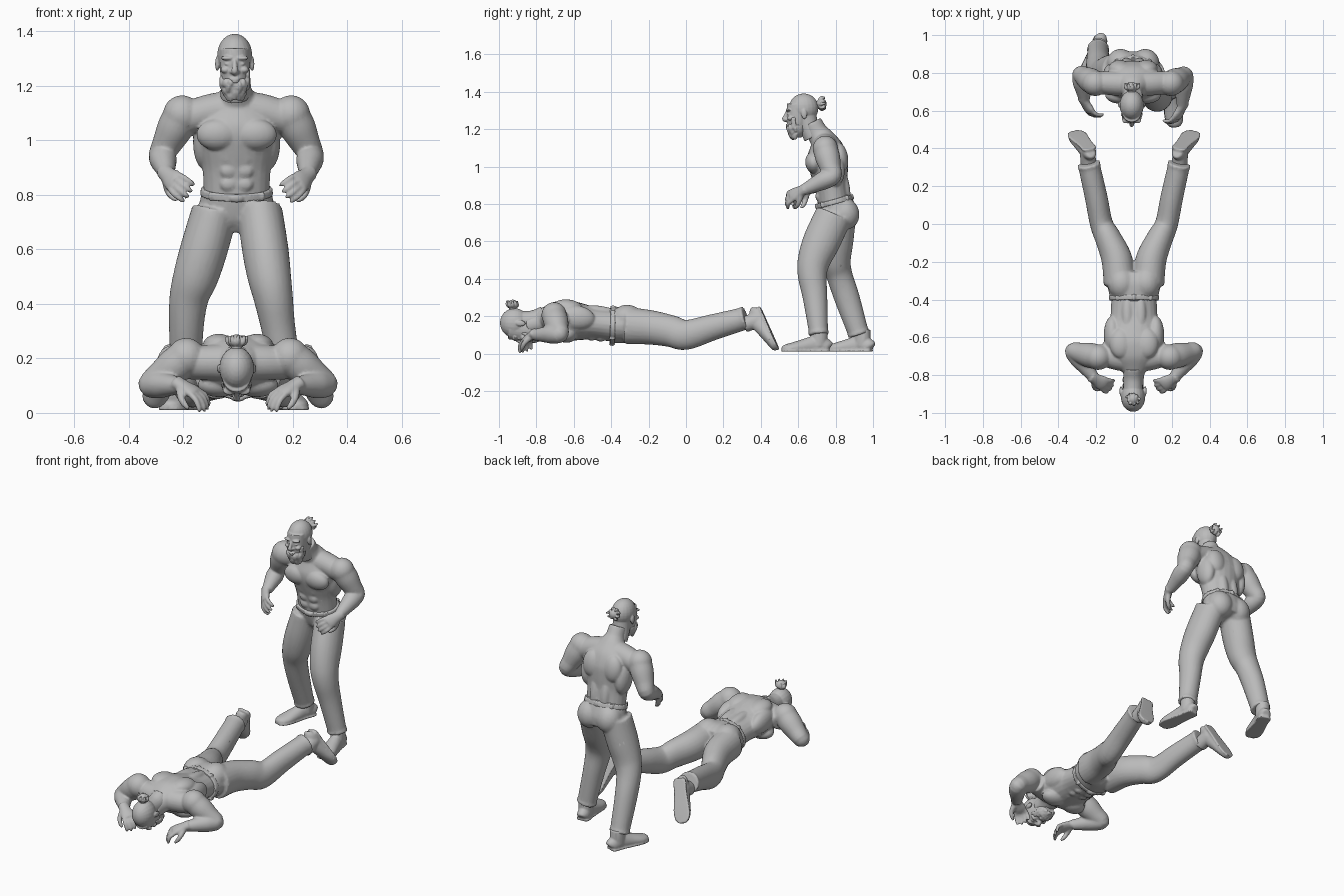
import bpy, bmesh, random
from math import sin, cos, pi, radians
from mathutils import Vector, Matrix

cube = bpy.data.objects.get("Cube")
if cube:
    bpy.data.objects.remove(cube)
random.seed(4)
SIDES = (1, -1)
HOME = Matrix.Identity(4)

grey = bpy.data.materials.new("plain grey")
grey.use_nodes = True
grey.diffuse_color = (0.5, 0.5, 0.5, 1)
grey.node_tree.nodes["Principled BSDF"].inputs["Base Color"].default_value = grey.diffuse_color


def blob(bm, centre, radii, place=HOME):
    """Ellipsoid."""
    m = place @ Matrix.Translation(centre) @ Matrix.Diagonal((*radii, 1))
    bmesh.ops.create_uvsphere(bm, u_segments=20, v_segments=14, radius=1, matrix=m)


def loft(bm, rings, place=HOME, steps=5, sides=24, floor=False):
    """Smooth tube through rings of (x, y, z, radius[, second radius])."""
    rows = [Vector((*r, r[-1])[:5]) for r in rings]
    ends = [rows[0] * 2 - rows[1]] + rows + [rows[-1] * 2 - rows[-2]]
    path = []
    for a, b, c, d in zip(ends, ends[1:], ends[2:], ends[3:]):
        for i in range(steps):
            t = i / steps
            path.append(b + (c - a) * t / 2 + (a * 2 - b * 5 + c * 4 - d) * t**2 / 2
                        + (b * 3 - a - c * 3 + d) * t**3 / 2)
    path.append(rows[-1])
    loops = []
    for i, p in enumerate(path):
        along = Vector((path[min(i + 1, len(path) - 1)] - path[max(i - 1, 0)])[:3]).normalized()
        ref = Vector((0, 0, 1)) if abs(along.x) > 0.9 else Vector((1, 0, 0))
        side = (ref - along * ref.dot(along)).normalized()
        other = along.cross(side)
        loop = []
        for k in range(sides):
            a = 2 * pi * k / sides
            v = Vector(p[:3]) + side * cos(a) * p[3] + other * sin(a) * p[4]
            if floor:
                v.z = max(v.z, 0)
            loop.append(bm.verts.new(place @ v))
        loops.append(loop)
    for lo, hi in zip(loops, loops[1:]):
        for k in range(sides):
            n = (k + 1) % sides
            bm.faces.new((lo[k], lo[n], hi[n], hi[k]))
    bm.faces.new(loops[0][::-1])
    bm.faces.new(loops[-1])


def finish(name, bm, voxel, relax=4):
    """Fuse the shapes in bm into one smooth, light surface."""
    bmesh.ops.recalc_face_normals(bm, faces=bm.faces)
    mesh = bpy.data.meshes.new(name)
    bm.to_mesh(mesh)
    bm.free()
    obj = bpy.data.objects.new(name, mesh)
    bpy.context.collection.objects.link(obj)
    fuse = obj.modifiers.new("fuse", "REMESH")
    fuse.mode, fuse.voxel_size = "VOXEL", voxel
    soft = obj.modifiers.new("soften", "SMOOTH")
    soft.iterations = relax
    thin = obj.modifiers.new("thin out", "DECIMATE")
    thin.ratio = .4
    bpy.context.view_layer.update()
    baked = bpy.data.meshes.new_from_object(obj.evaluated_get(bpy.context.evaluated_depsgraph_get()))
    obj.modifiers.clear()
    obj.data = baked
    baked.materials.clear()
    baked.materials.append(grey)
    baked.shade_smooth()


def pose(origin, lean):
    return Matrix.Translation(origin) @ Matrix.Rotation(radians(lean), 4, "X")


def frame(origin, x, y, z):
    return Matrix.Translation(origin) @ Matrix((x, y, z)).transposed().to_4x4()


def torso(bm, m):
    loft(bm, [(0, 0, -.05, .122, .088), (0, 0, 0, .121, .087), (0, 0, .08, .126, .088),
              (0, 0, .15, .14, .1), (0, 0, .22, .15, .108), (0, 0, .28, .14, .095),
              (0, -.01, .33, .09, .07), (0, -.03, .37, .057, .058), (0, -.05, .43, .05, .052)], m)
    # Shoulder girdle
    loft(bm, [(-.18, 0, .265, .06), (-.09, 0, .29, .065), (0, 0, .295, .07),
              (.09, 0, .29, .065), (.18, 0, .265, .06)], m)
    # Chest, flanks, back and belly muscles
    for s in SIDES:
        blob(bm, (s * .07, -.075, .215), (.078, .045, .058), m)
        blob(bm, (s * .115, .02, .17), (.045, .065, .1), m)
        blob(bm, (s * .07, .07, .22), (.06, .042, .08), m)
        blob(bm, (s * .035, .07, .06), (.03, .026, .1), m)
        for z in (.03, .08, .13):
            blob(bm, (s * .03, -.078, z), (.03, .016, .026), m)


def hand(bm, wrist, d, palm, s):
    """Palm, four curled fingers and a thumb; s is the body side."""
    d = Vector(d).normalized()
    n = Vector(palm)
    n = (n - d * n.dot(d)).normalized()
    t = d.cross(n) * s
    m = frame(wrist, t, d, n)
    loft(bm, [(0, -.03, 0, .03, .026), (0, .01, 0, .032, .022), (0, .045, 0, .04, .02),
              (0, .07, 0, .036, .015)], m, 4)
    for k, length in zip((-1.5, -.5, .5, 1.5), (.05, .062, .066, .06)):
        x = k * .019
        loft(bm, [(x, .055, 0, .0115), (x * 1.2, .06 + length * .5, .008, .011),
                  (x * 1.25, .06 + length * .9, .03, .0095),
                  (x * 1.2, .06 + length, .047, .006)], m, 4, 12)
    loft(bm, [(.02, .01, .008, .018), (.045, .035, .022, .014), (.052, .06, .036, .012),
              (.05, .082, .046, .007)], m, 4, 12)


def arm(bm, shoulder, elbow, wrist):
    a, b, c = map(Vector, (shoulder, elbow, wrist))
    loft(bm, [(*a, .066), (*a.lerp(b, .35), .066), (*a.lerp(b, .7), .056), (*b, .047),
              (*b.lerp(c, .3), .05), (*b.lerp(c, .6), .042), (*c, .03)])
    blob(bm, a, (.07, .068, .07))
    blob(bm, b, (.045, .045, .045))


def head(name, m):
    bm = bmesh.new()
    blob(bm, (0, .012, .038), (.064, .079, .077), m)
    loft(bm, [(0, -.012, .06, .055, .065), (0, -.02, 0, .055, .062),
              (0, -.028, -.05, .05, .052), (0, -.034, -.085, .036, .038)], m)
    loft(bm, [(0, .022, .02, .05, .054), (0, .032, -.06, .05, .052), (0, .055, -.12, .053, .055)], m)
    # Nose, lips, brow, cheeks, eyes, nostrils and ears
    loft(bm, [(0, -.078, .022, .008), (0, -.09, 0, .01), (0, -.095, -.014, .013),
              (0, -.08, -.024, .01)], m, 4, 12)
    blob(bm, (0, -.081, -.045), (.02, .009, .005), m)
    blob(bm, (0, -.08, -.055), (.017, .009, .005), m)
    for s in SIDES:
        blob(bm, (s * .026, -.07, .032), (.026, .016, .008), m)
        blob(bm, (s * .034, -.062, -.012), (.018, .018, .013), m)
        blob(bm, (s * .026, -.068, .01), (.012, .01, .007), m)
        blob(bm, (s * .011, -.082, -.018), (.008, .01, .007), m)
        blob(bm, (s * .064, .012, .005), (.008, .016, .027), m)
    finish(name + "_head", bm, .004, 2)
    # Beard of small tufts
    bm = bmesh.new()
    loft(bm, [(0, -.03, -.05, .052, .052), (0, -.036, -.085, .046, .047), (0, -.04, -.115, .025, .03)], m)
    for i in range(90):
        a = random.uniform(-1.5, 1.5)
        z = random.uniform(-.118, -.055 + .04 * (abs(a) > 1))
        w = .05 - max(0, -z - .07) * .45
        blob(bm, (sin(a) * w, -.034 - cos(a) * w, z), (.008, .008, .012), m)
    finish(name + "_beard", bm, .004, 1)
    # Tied hair with loose strands
    bm = bmesh.new()
    blob(bm, (0, .112, .052), (.027, .024, .027), m)
    loft(bm, [(0, .07, .05, .03), (0, .09, .052, .016), (0, .11, .052, .018)], m)
    for i in range(9):
        a, w = i * .7, random.uniform(.022, .034)
        loft(bm, [(0, .09, .052, .008), (cos(a) * w, .105, .052 + sin(a) * w, .009),
                  (cos(a) * w * 1.2, .13, .055 + sin(a) * w, .005)], m, 4, 10)
    finish(name + "_hair_bun", bm, .004, 1)


def trousers(name, m, legs):
    bm = bmesh.new()
    loft(bm, [(0, 0, 0, .125, .093), (0, .004, -.05, .135, .097), (0, .008, -.1, .142, .095),
              (0, .01, -.15, .1, .075)], m)
    for s, leg in zip(SIDES, legs):
        blob(bm, (s * .065, .04, -.09), (.075, .075, .085), m)
        loft(bm, leg)
        # Hem
        end = Vector(leg[-1])
        near = end.lerp(Vector(leg[-2]), .07)
        loft(bm, [(*near[:3], near[3] + .004, near[4] + .004), (*end[:3], end[3] + .004, end[4] + .004)])
    finish(name + "_trousers", bm, .008, 3)
    # Belt with buckle and loops
    bm = bmesh.new()
    loft(bm, [(0, 0, -.027, .134, .1), (0, 0, 0, .131, .098)], m, 2, 48)
    blob(bm, (0, -.1, -.013), (.024, .008, .016), m)
    for a in (-2.4, -.8, .8, 2.4, pi):
        blob(bm, (sin(a) * .133, -cos(a) * .1, -.013), (.008, .008, .019), m)
    finish(name + "_belt", bm, .005, 1)


def shoe(name, m):
    bm = bmesh.new()
    outline = [(.055, .02, .045), (.04, .036, .07), (-.02, .037, .085), (-.08, .043, .068),
               (-.14, .048, .05), (-.18, .037, .038), (-.197, .016, .022)]
    loft(bm, [(0, y, h * .4, w, h * .6) for y, w, h in outline], m, floor=True)
    loft(bm, [(0, y * 1.02, .005, w + .004, .011) for y, w, h in outline], m, floor=True)
    loft(bm, [(0, 0, .03, .04, .045), (0, .005, .12, .042, .042)], m)
    finish(name, bm, .006, 2)


# Standing figure
bm = bmesh.new()
torso(bm, pose((-.005, .79, .82), 9))
arm(bm, (.195, .745, 1.095), (.267, .785, .95), (.255, .63, .875))
arm(bm, (-.205, .745, 1.095), (-.28, .79, .95), (-.262, .66, .88))
hand(bm, (.252, .615, .87), (-.42, -.8, -.4), (-.7, .1, -.5), 1)
hand(bm, (-.26, .645, .875), (.42, -.75, -.42), (.7, .1, -.5), -1)
finish("standing_body", bm, .006, 3)
head("standing", pose((-.012, .62, 1.275), 4))
trousers("standing", pose((-.005, .79, .825), 15), [
    [(.08, .79, .74, .083, .1), (.1, .725, .6, .085, .1), (.115, .685, .5, .08, .088),
     (.13, .675, .42, .072, .078), (.15, .69, .3, .062, .066), (.187, .71, .1, .055, .05)],
    [(-.085, .81, .74, .085, .1), (-.125, .8, .6, .087, .095), (-.155, .8, .5, .083, .082),
     (-.18, .82, .42, .072, .07), (-.19, .86, .3, .063, .068), (-.19, .925, .1, .055, .055)]])
shoe("standing_left_shoe", Matrix.Translation((.19, .71, .01)) @ Matrix.Rotation(.15, 4, "Z"))
shoe("standing_right_shoe", Matrix.Translation((-.19, .94, .01)) @ Matrix.Rotation(-.35, 4, "Z"))

# Lying figure, face down
bm = bmesh.new()
torso(bm, pose((0, -.42, .155), 84))
for s in SIDES:
    arm(bm, (s * .19, -.705, .205), (s * .32, -.675, .105), (s * .215, -.81, .1))
    hand(bm, (s * .205, -.82, .1), (-s * .75, -.45, -.4), (-s * .2, .1, -1), s)
finish("lying_body", bm, .006, 3)
head("lying", pose((-.005, -.88, .15), 87))
leg = [(.075, -.32, .15, .085, .1), (.09, -.19, .14, .082, .092), (.135, -.08, .12, .07, .085),
       (.172, 0, .1, .061, .08), (.2, .14, .14, .06, .07), (.24, .32, .19, .058, .06)]
trousers("lying", pose((0, -.405, .15), 88), [[(s * r[0], *r[1:]) for r in leg] for s in SIDES])
for s, label in zip(SIDES, ("left", "right")):
    heel = -Vector((s * .35, .38, -.86)).normalized()
    up = Vector((-s * .1, -.92, -.35))
    up = (up - heel * up.dot(heel)).normalized()
    shoe("lying_" + label + "_shoe", frame((s * .25, .42, .2), heel.cross(up), heel, up))
